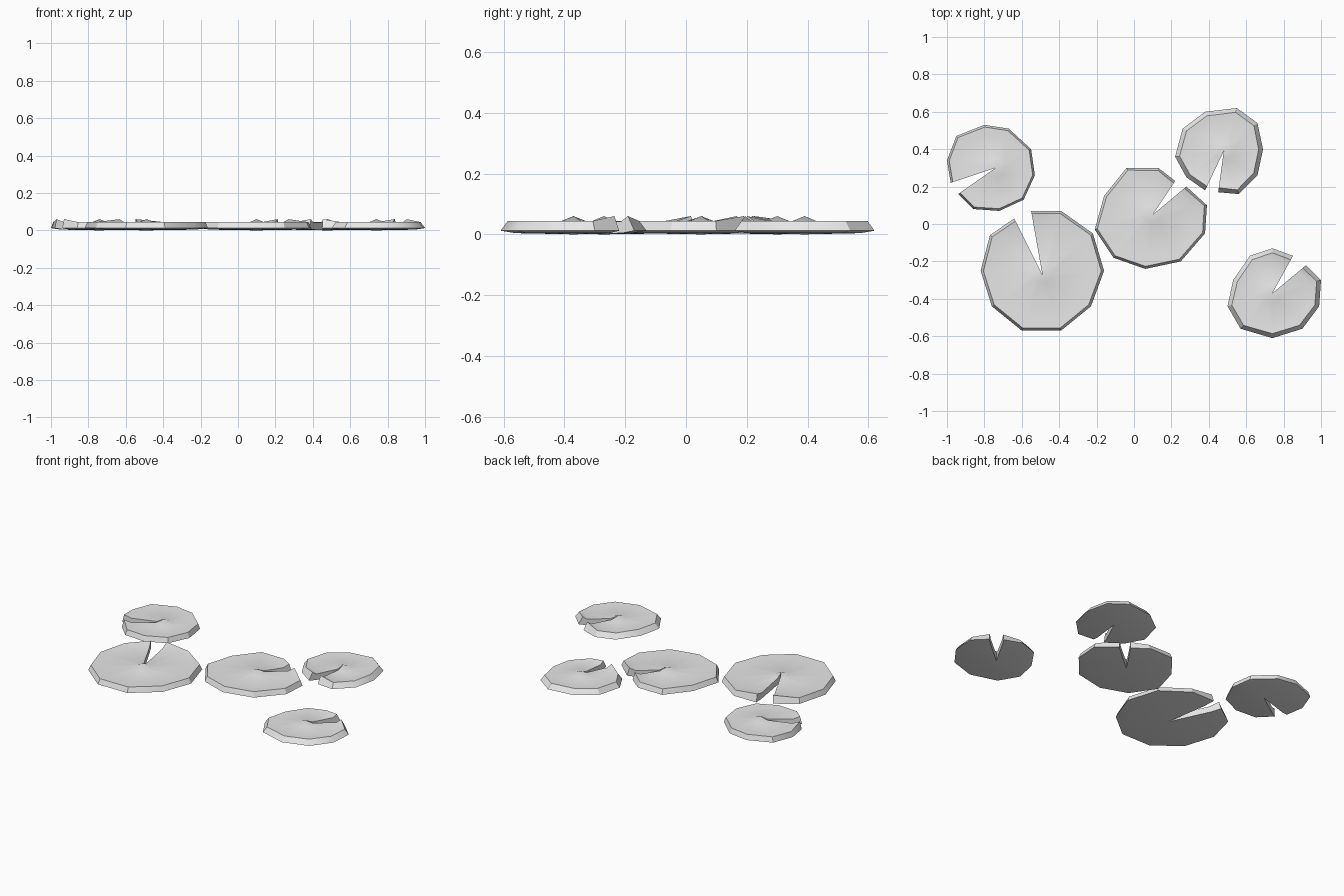
import bpy
import bmesh
import math
from mathutils import Vector

cube = bpy.data.objects.get("Cube")
if cube:
    bpy.data.objects.remove(cube, do_unlink=True)

# One plain grey for every pad
grey = bpy.data.materials.new("pale_grey")
grey.use_nodes = True
colour = (0.8, 0.8, 0.8, 1.0)
grey.diffuse_color = colour
grey.node_tree.nodes["Principled BSDF"].inputs["Base Color"].default_value = colour

EDGE_Z = 0.012     # widest line of the rim
RIM_Z = 0.044      # upper edge of the rim
CURL_Z = 0.06      # raised tips beside the notch and at its apex
FLOOR_Z = 0.042    # gently dished upper surface


def spoke_points(outer, apex, bevel, curled):
    """Section of the pad from the underside, around the rim, to the top."""
    reach = (outer - apex).length
    rim = 1 - bevel / reach
    rim_z = CURL_Z if curled else RIM_Z
    section = [(0.8, 0.004), (1, EDGE_Z), (rim, rim_z),
               (0.78, FLOOR_Z), (0.045 / reach, FLOOR_Z)]
    return [(*apex.lerp(outer, t), z) for t, z in section]


def lily_pad(name, apex, bevel, outline):
    """Notched leaf: the outline runs clockwise between the notch corners."""
    apex = Vector(apex)
    bm = bmesh.new()
    bottom = bm.verts.new((*apex, 0))
    top = bm.verts.new((*apex, CURL_Z))
    last = len(outline) - 1

    # Spokes radiating from the notch apex
    spokes = []
    for i, point in enumerate(outline):
        section = spoke_points(Vector(point), apex, bevel, i in (0, last))
        spokes.append([bottom] + [bm.verts.new(p) for p in section] + [top])

    # Skin between neighbouring spokes
    for a, b in zip(spokes, spokes[1:]):
        for k in range(len(a) - 1):
            corners = dict.fromkeys((a[k], a[k + 1], b[k + 1], b[k]))
            bm.faces.new(list(corners))

    # Notch walls
    bm.faces.new(spokes[0])
    bm.faces.new(spokes[-1])
    bmesh.ops.recalc_face_normals(bm, faces=bm.faces)

    mesh = bpy.data.meshes.new(name)
    bm.to_mesh(mesh)
    bm.free()
    mesh.materials.append(grey)
    pad = bpy.data.objects.new(name, mesh)
    bpy.context.collection.objects.link(pad)
    bpy.ops.object.select_all(action="DESELECT")
    pad.select_set(True)
    bpy.context.view_layer.objects.active = pad
    bpy.ops.object.shade_smooth_by_angle(angle=math.radians(30))


lily_pad("large_pad", (-.49, -.27), .015, [
    (-.55, .07), (-.39, .07), (-.22, -.05), (-.16, -.25), (-.23, -.44), (-.39, -.57),
    (-.6, -.57), (-.76, -.44), (-.82, -.25), (-.77, -.06), (-.64, .03)])

lily_pad("middle_pad", (.1, .05), .014, [
    (.28, .2), (.39, .1), (.38, -.05), (.25, -.2), (.06, -.24), (-.11, -.18),
    (-.21, -.03), (-.16, .15), (-.04, .3), (.13, .3), (.22, .23)])

lily_pad("back_right_pad", (-.74, .3), .012, [
    (-.98, .22), (-1, .34), (-.95, .47), (-.8, .53), (-.67, .51), (-.55, .4),
    (-.53, .26), (-.59, .13), (-.72, .07), (-.86, .08), (-.94, .16)])

lily_pad("back_left_pad", (.48, .39), .024, [
    (.38, .18), (.28, .25), (.22, .36), (.26, .51), (.38, .6), (.55, .62),
    (.66, .54), (.69, .4), (.66, .26), (.56, .16), (.45, .17)])

lily_pad("front_left_pad", (.74, -.37), .024, [
    (.92, -.22), (1, -.3), (.99, -.44), (.9, -.56), (.74, -.61), (.57, -.56),
    (.5, -.44), (.53, -.3), (.62, -.17), (.74, -.13), (.85, -.17)])
